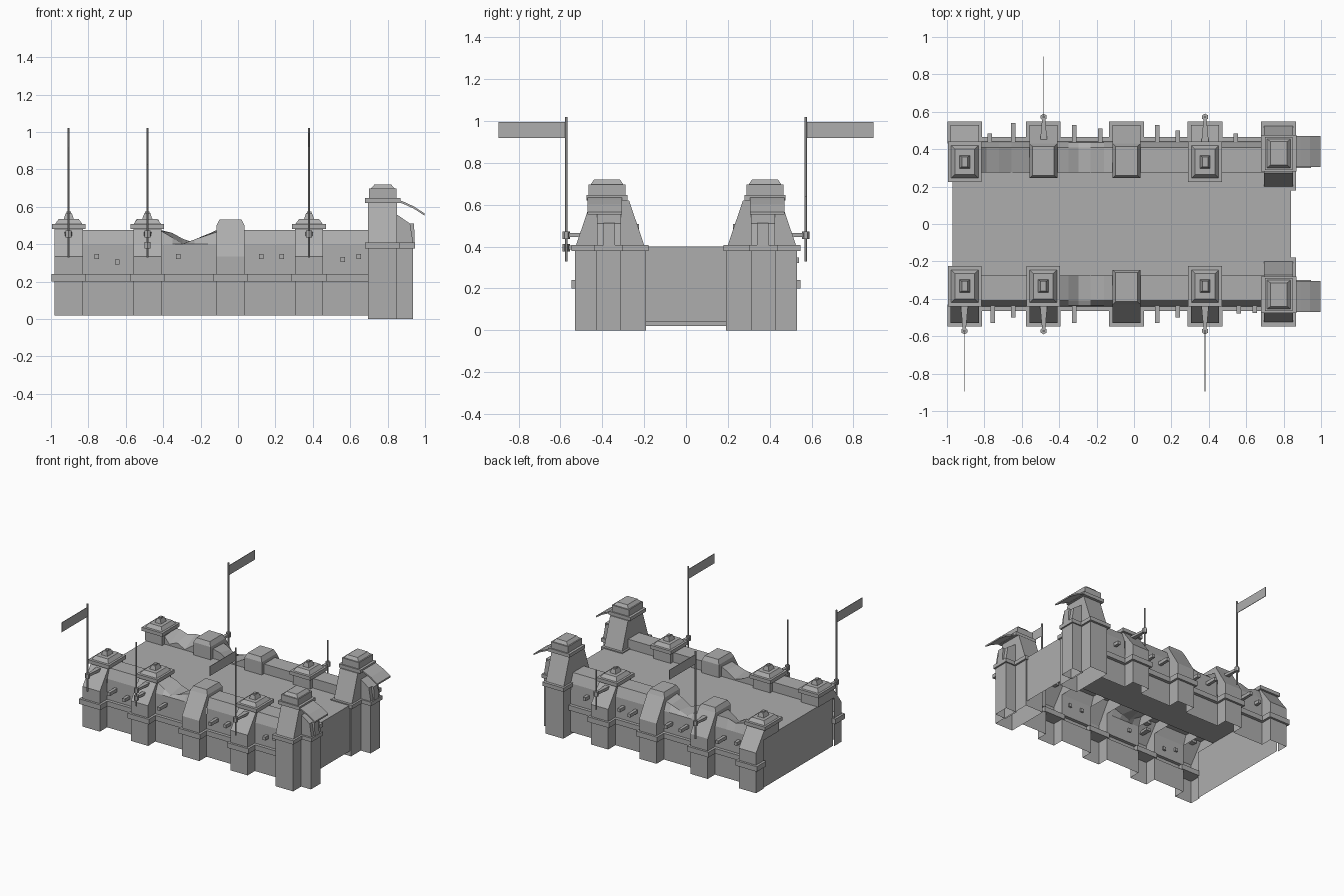
import bpy, bmesh, math
from mathutils import Matrix

cube = bpy.data.objects.get("Cube")
if cube:
    bpy.data.objects.remove(cube)

stone = bpy.data.materials.new("grey stone")
stone.use_nodes = True
GREY = (0.42, 0.42, 0.42, 1)
stone.diffuse_color = GREY
stone.node_tree.nodes["Principled BSDF"].inputs["Base Color"].default_value = GREY


def finish(name, bm, recalc=True):
    if recalc:
        bmesh.ops.recalc_face_normals(bm, faces=bm.faces[:])
    mesh = bpy.data.meshes.new(name)
    bm.to_mesh(mesh)
    bm.free()
    mesh.materials.append(stone)
    ob = bpy.data.objects.new(name, mesh)
    bpy.context.collection.objects.link(ob)
    return ob


def loft(name, rings, closed=True, caps=(True, True), skip=()):
    """Skin between matching rings of points, leaving out skipped sides."""
    bm = bmesh.new()
    rows = [[bm.verts.new(p) for p in ring] for ring in rings]
    n = len(rows[0])
    for a, b in zip(rows, rows[1:]):
        for i in range(n if closed else n - 1):
            if i not in skip:
                j = (i + 1) % n
                bm.faces.new((a[i], a[j], b[j], b[i]))
    if caps[0]:
        bm.faces.new(rows[0])
    if caps[1]:
        bm.faces.new(rows[-1])
    return finish(name, bm)


def prism(name, profile, x0, x1, s, skip=()):
    """Extrude a y-z profile along x, on side s."""
    return loft(name, [[(x, y * s, z) for y, z in profile] for x in (x0, x1)], skip=skip)


def block(name, x0, x1, y0, y1, z0, z1, s, tx=0, ty=0, floor=True):
    """Box on side s; its top shrinks by tx and ty on every side."""
    def ring(z, a, b):
        return [(x0 + a, (y0 + b) * s, z), (x1 - a, (y0 + b) * s, z),
                (x1 - a, (y1 - b) * s, z), (x0 + a, (y1 - b) * s, z)]
    return loft(name, [ring(z0, 0, 0), ring(z1, tx, ty)], caps=(floor, True))


def rod(name, x, y, z0, z1, r, sides):
    bm = bmesh.new()
    bmesh.ops.create_cone(bm, cap_ends=True, segments=sides, radius1=r, radius2=r,
                          depth=z1 - z0, matrix=Matrix.Translation((x, y, (z0 + z1) / 2)))
    return finish(name, bm)


def sheet(name, pts):
    bm = bmesh.new()
    bm.faces.new([bm.verts.new(p) for p in pts])
    return finish(name, bm, False)


HALF = 0.075
TOWERS = [-0.905, -0.485, -0.04, 0.38]
TALL = 0.695


def tower(side, s, x, capped):
    # hollow buttressed tower, open below and towards the courtyard
    top, lip = (0.485, 0.42) if capped else (0.50, 0.43)
    prism(f"{side}_tower",
          [(0.44, 0.02), (0.53, 0.02), (0.53, 0.335), (lip, top),
           (0.245, top), (0.245, 0.4), (0.44, 0.4)],
          x - HALF, x + HALF, s, skip=(0, 5, 6))
    block(f"{side}_tower_band", x - 0.093, x + 0.093, 0.43, 0.547, 0.2, 0.24, s)
    if capped:
        block(f"{side}_cap_slab", x - 0.09, x + 0.09, 0.225, 0.44, 0.48, 0.508, s)
        block(f"{side}_cap_tier", x - 0.073, x + 0.073, 0.245, 0.42, 0.508, 0.535, s, 0.02, 0.02)
        block(f"{side}_cap_knob", x - 0.027, x + 0.027, 0.298, 0.366, 0.535, 0.568, s, 0.012, 0.008)
        block(f"{side}_cap_stud", x - 0.012, x + 0.012, 0.32, 0.344, 0.568, 0.574, s)
    else:
        block(f"{side}_tower_top", x - HALF, x + HALF, 0.245, 0.43, 0.50, 0.533, s, 0.017, 0.015)


def wall(side, s, x0, x1, cuts):
    # curtain wall with a ledge; cuts give outer and inner crest heights
    rings = []
    for t, zo, zi in cuts:
        x = x0 + (x1 - x0) * t
        prof = [(0.44, 0.02), (0.44, 0.2), (0.465, 0.2), (0.465, 0.24), (0.44, 0.24),
                (0.437, 0.4), (0.41, zo), (0.275, zi), (0.275, 0.4)]
        rings.append([(x, y * s, z) for y, z in prof])
    loft(f"{side}_wall", rings, closed=False, caps=(False, False))


def pole(side, s, x, top, flag, brackets):
    # flag pole in wedge shaped brackets
    y = 0.572 * s
    rod(f"{side}_flag_pole", x, y, 0.33, top, 0.006, 6)
    for z in brackets:
        loft(f"{side}_bracket_arm",
             [[(x - w, d * s, z - 0.01), (x + w, d * s, z - 0.01),
               (x + w, d * s, z + 0.01), (x - w, d * s, z + 0.01)]
              for d, w in ((0.41, 0.022), (0.565, 0.008))])
        rod(f"{side}_bracket_ring", x, y, z - 0.018, z + 0.018, 0.018, 6)
    if flag:
        block(f"{side}_flag", x - 0.002, x + 0.002, 0.572, 0.895, 0.92, 0.995, s)


def tall_tower(side, s):
    # gate tower: shaft, band, tapered upper part and stepped cap
    block(f"{side}_gate_shaft", TALL, 0.85, 0.19, 0.53, 0, 0.38, s, floor=False)
    block(f"{side}_gate_band", 0.68, 0.865, 0.18, 0.548, 0.378, 0.408, s)
    block(f"{side}_gate_upper", TALL, 0.85, 0.2, 0.525, 0.408, 0.62, s, 0, 0.072)
    block(f"{side}_gate_collar", 0.68, 0.868, 0.28, 0.475, 0.62, 0.647, s)
    block(f"{side}_gate_crown", 0.70, 0.848, 0.29, 0.465, 0.647, 0.697, s)
    block(f"{side}_gate_crown_cap", 0.71, 0.838, 0.3, 0.455, 0.697, 0.72, s, 0.02, 0.015)
    # buttress at the end, with a raised panel
    block(f"{side}_buttress", 0.84, 0.935, 0.31, 0.43, 0, 0.38, s, floor=False)
    block(f"{side}_buttress_band", 0.84, 0.947, 0.3, 0.44, 0.378, 0.408, s)
    loft(f"{side}_buttress_head",
         [[(0.84, y * s, 0.4), (0.938, y * s, 0.4), (0.92, y * s, 0.51), (0.84, y * s, 0.565)]
          for y in (0.31, 0.425)])
    block(f"{side}_buttress_panel", 0.90, 0.945, 0.34, 0.395, 0.408, 0.512, s, 0.004)
    # curved awning
    path = [(0.84, 0.645), (0.89, 0.625), (0.94, 0.602), (0.997, 0.565)]
    loft(f"{side}_awning",
         [[(x, 0.305 * s, z - 0.012), (x, 0.47 * s, z - 0.012),
           (x, 0.47 * s, z), (x, 0.305 * s, z)] for x, z in path])


INTACT = [(0, 0.475, 0.475), (1, 0.475, 0.475)]
BROKEN = [(0, 0.47, 0.475), (0.2, 0.435, 0.46), (0.38, 0.402, 0.43),
          (0.6, 0.425, 0.408), (0.85, 0.45, 0.455), (1, 0.465, 0.475)]
RUBBLE = [(0, 0.475, 0.46), (0.15, 0.475, 0.41), (0.4, 0.455, 0.44),
          (0.65, 0.475, 0.405), (1, 0.475, 0.47)]
damage = {("front", 1): BROKEN, ("back", 1): BROKEN, ("back", 0): RUBBLE}
capped = {"front": (True, True, False, True), "back": (True, False, False, True)}

# x, height and reach of the gun barrels along each wall
barrels = {
    "front": [(-0.755, 0.335, 0.53), (-0.645, 0.305, 0.5), (-0.32, 0.335, 0.53), (0.125, 0.335, 0.53),
              (0.235, 0.335, 0.5), (0.56, 0.318, 0.478), (0.645, 0.335, 0.475)],
    "back": [(-0.77, 0.335, 0.485), (-0.645, 0.335, 0.54), (-0.32, 0.335, 0.53), (-0.18, 0.32, 0.51),
             (0.125, 0.335, 0.53), (0.235, 0.335, 0.5), (0.545, 0.335, 0.485)],
}

for side, s in (("front", -1), ("back", 1)):
    for x, cap in zip(TOWERS, capped[side]):
        tower(side, s, x, cap)
    ends = TOWERS[1:] + [TALL + HALF]
    for i, (a, b) in enumerate(zip(TOWERS, ends)):
        wall(side, s, a + HALF, b - HALF, damage.get((side, i), INTACT))
    for x, z, reach in barrels[side]:
        block(f"{side}_barrel", x - 0.012, x + 0.012, 0.425, reach, z - 0.013, z + 0.013, s)
    tall_tower(side, s)

pole("front", -1, -0.907, 1.02, True, [0.455])
pole("front", -1, -0.483, 0.83, False, [0.455, 0.395])
pole("front", -1, 0.38, 1.02, True, [0.455])
pole("back", 1, -0.483, 1.02, True, [0.455])
pole("back", 1, 0.38, 0.64, False, [0.455])

# courtyard deck and end walls
L, R = -0.97, 0.84
sheet("deck", [(L, -0.276, 0.4), (R, -0.276, 0.4), (R, 0.276, 0.4), (L, 0.276, 0.4)])
sheet("left_end_wall", [(R, -0.2, 0.04), (R, 0.2, 0.04), (R, 0.2, 0.4), (R, -0.2, 0.4)])
sheet("right_end_wall", [(L, 0.44, 0.02), (L, -0.44, 0.02), (L, -0.44, 0.4), (L, 0.44, 0.4)])
